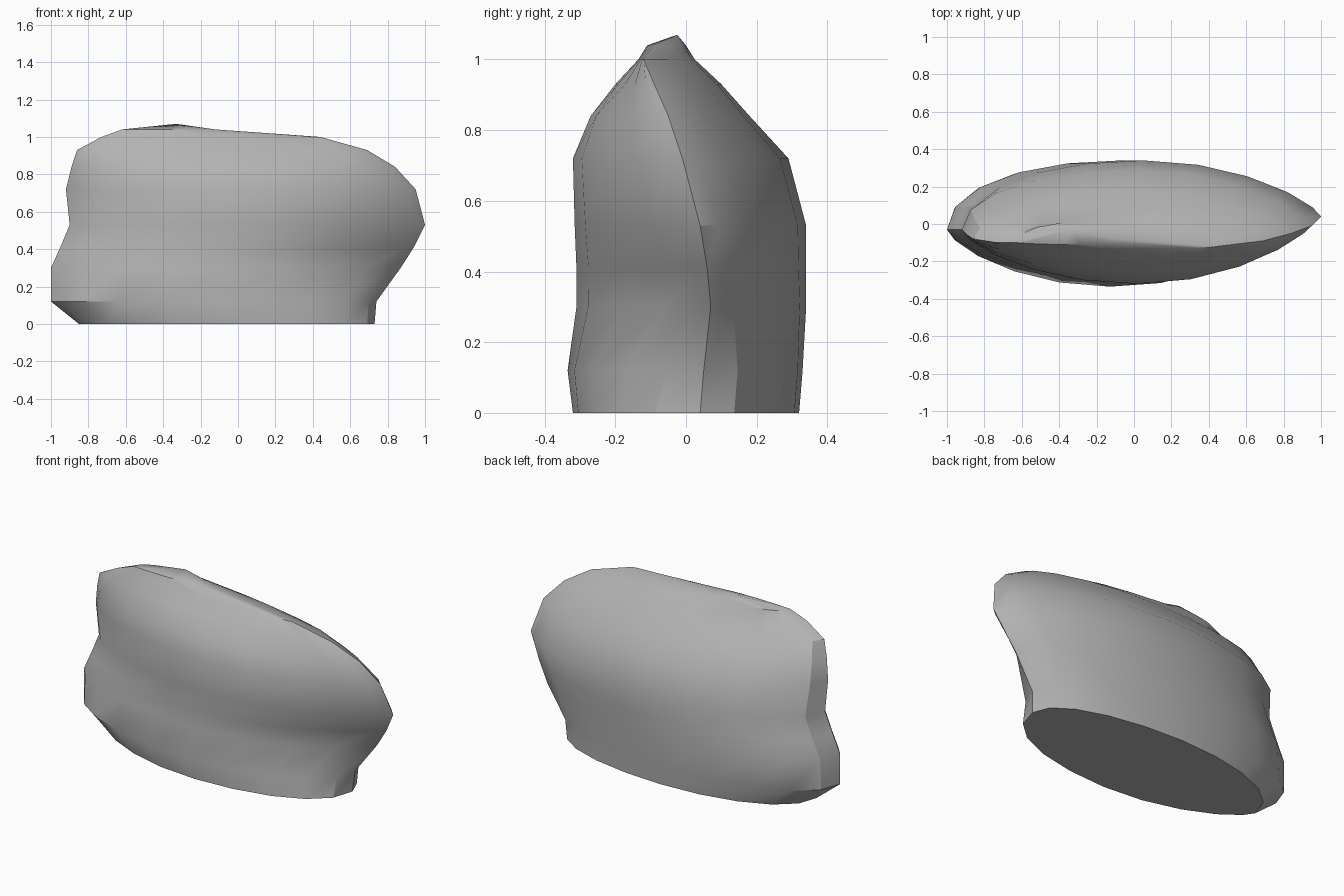
import bpy, bmesh, math

if "Cube" in bpy.data.objects:
    bpy.data.objects.remove(bpy.data.objects["Cube"])

# Horizontal slices of the boulder:
# z, left x, right x, left tip y, right tip y, front y, back y, front-right taper, back-right taper
SLICES = [
    (0.00, -0.85, 0.73, -0.02, 0.04, -0.32, 0.32, 0.9, 0.9),
    (0.12, -1.00, 0.74, -0.03, 0.05, -0.335, 0.33, 1.1, 0.9),
    (0.30, -1.00, 0.87, -0.03, 0.07, -0.31, 0.34, 2.0, 1.2),
    (0.41, -0.95, 0.94, -0.03, 0.06, -0.31, 0.34, 2.1, 1.4),
    (0.53, -0.90, 1.00, -0.03, 0.04, -0.315, 0.34, 1.9, 1.5),
    (0.72, -0.92, 0.95, -0.03, -0.01, -0.32, 0.29, 1.7, 1.6),
    (0.84, -0.89, 0.84, -0.06, -0.05, -0.27, 0.18, 1.5, 1.5),
    (0.93, -0.86, 0.69, -0.08, -0.09, -0.20, 0.10, 1.3, 1.3),
    (1.00, -0.73, 0.44, -0.10, -0.12, -0.135, 0.025, 1.0, 1.5),
    (1.04, -0.62, -0.12, -0.10, -0.08, -0.11, 0.0, 1.0, 1.0),
]
N = 20
bm = bmesh.new()


def ring(z, xl, xr, yl, yr, yf, yb, qf, qb):
    """One lens-shaped slice with its own taper in each quarter."""
    verts = []
    for i in range(N):
        a = 2 * math.pi * i / N
        c, s = math.cos(a), math.sin(a)
        x = (xl + xr) / 2 + (xr - xl) / 2 * c
        tip = yl + (yr - yl) * (c + 1) / 2
        back = s >= 0
        right = (qb if back else qf)
        left = 0.95 if back else 1.4
        k = min(max((c + 0.3) / 0.6, 0), 1)
        q = left + (right - left) * k
        side = yb if back else yf
        y = tip + (side - tip) * abs(s) ** q if abs(s) > 1e-6 else tip
        verts.append(bm.verts.new((x, y, z)))
    return verts


rings = [ring(*row) for row in SLICES]

# Skin between slices, flat base, peaked top
for lo, hi in zip(rings, rings[1:]):
    for i in range(N):
        j = (i + 1) % N
        bm.faces.new((lo[i], lo[j], hi[j], hi[i]))
bm.faces.new(rings[0][::-1])
peak = bm.verts.new((-0.33, -0.025, 1.07))
for i in range(N):
    bm.faces.new((rings[-1][i], rings[-1][(i + 1) % N], peak))
bmesh.ops.recalc_face_normals(bm, faces=bm.faces)

mesh = bpy.data.meshes.new("boulder")
bm.to_mesh(mesh)
bm.free()
rock = bpy.data.objects.new("boulder", mesh)
bpy.context.collection.objects.link(rock)

# Plain stone colour
stone = bpy.data.materials.new("grey stone")
stone.diffuse_color = (0.45, 0.45, 0.45, 1)
stone.use_nodes = True
stone.node_tree.nodes["Principled BSDF"].inputs["Base Color"].default_value = stone.diffuse_color
mesh.materials.append(stone)

bpy.context.view_layer.objects.active = rock
rock.select_set(True)
bpy.ops.object.shade_smooth_by_angle(angle=math.radians(30))
